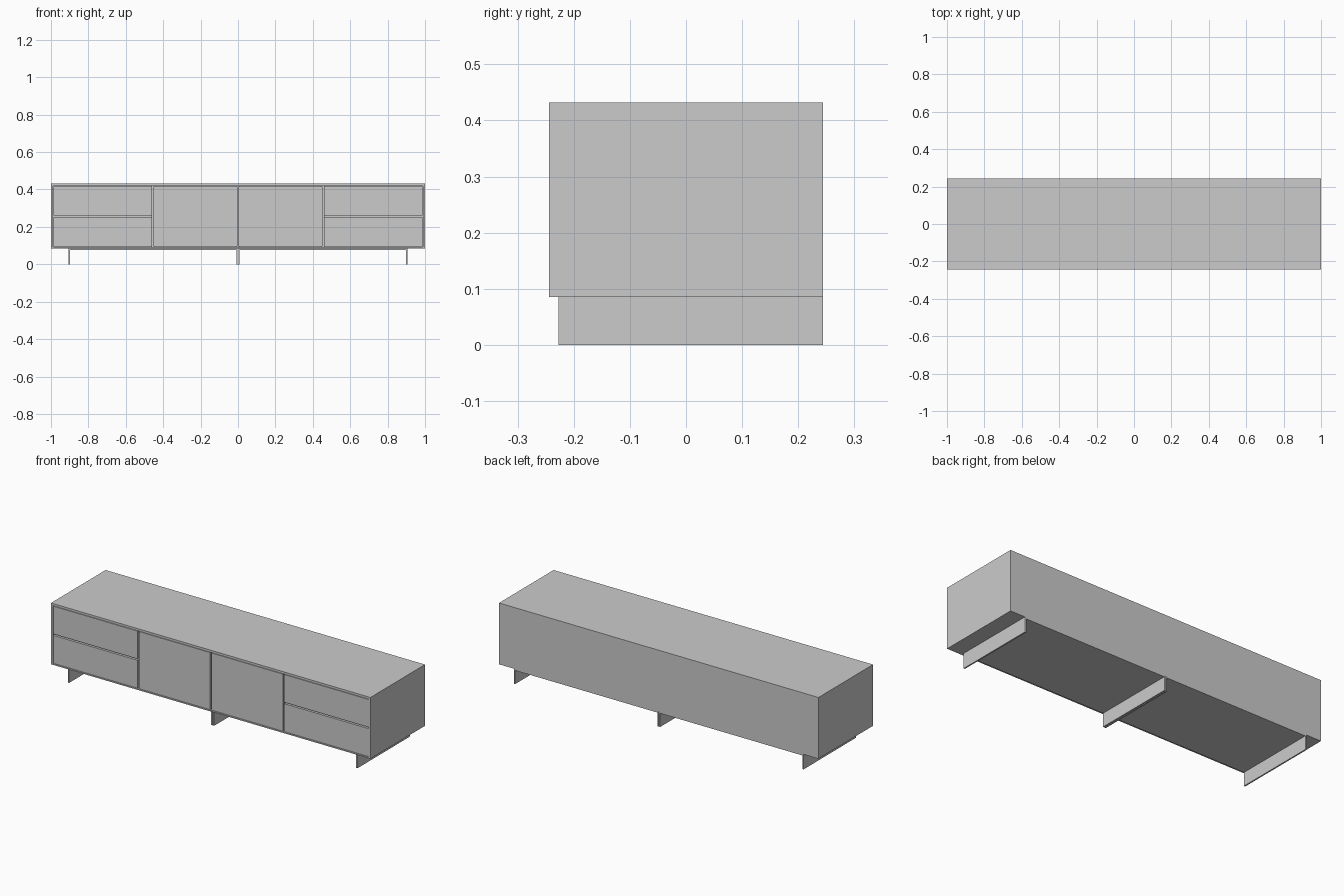
import bpy, bmesh

if "Cube" in bpy.data.objects:
    bpy.data.objects.remove(bpy.data.objects["Cube"])


def box(name, x0, x1, y0, y1, z0, z1):
    bm = bmesh.new()
    bmesh.ops.create_cube(bm, size=1)
    for v in bm.verts:
        v.co.x = x0 if v.co.x < 0 else x1
        v.co.y = y0 if v.co.y < 0 else y1
        v.co.z = z0 if v.co.z < 0 else z1
    mesh = bpy.data.meshes.new(name)
    bm.to_mesh(mesh)
    bm.free()
    obj = bpy.data.objects.new(name, mesh)
    bpy.context.collection.objects.link(obj)
    return obj


def box_pair(name, x0, x1, *yz):
    box("right_" + name, x0, x1, *yz)
    box("left_" + name, -x1, -x0, *yz)


FRONT, BACK = -0.244, 0.244
BOTTOM, TOP = 0.085, 0.432
T = 0.012           # board thickness
GAP = 0.004         # half of the shadow gap between fronts
SPLIT = 0.455       # x of the gap between door and drawers

# Carcass
box("top_board", -1, 1, FRONT, BACK, TOP - T, TOP)
box("bottom_board", -1 + T, 1 - T, FRONT, BACK, BOTTOM, BOTTOM + 0.007)
box_pair("side_board", 1 - T, 1, FRONT, BACK, BOTTOM, TOP - T)
box("back_board", -1 + T, 1 - T, BACK - T, BACK, BOTTOM + 0.007, TOP - T)

# Inner dividers behind the gaps
inner = (FRONT + 0.021, BACK - T, BOTTOM + 0.007, TOP - T)
box("centre_divider", -0.009, 0.009, *inner)
box_pair("divider", SPLIT - 0.009, SPLIT + 0.009, *inner)

# Doors and drawer fronts
face = (FRONT + 0.001, FRONT + 0.019)
z0, z_mid, z1 = BOTTOM + 0.009, 0.256, TOP - T - 0.003
box_pair("door", GAP, SPLIT - GAP, *face, z0, z1)
box_pair("lower_drawer", SPLIT + GAP, 1 - T - 0.002, *face, z0, z_mid - GAP)
box_pair("upper_drawer", SPLIT + GAP, 1 - T - 0.002, *face, z_mid + GAP, z1)

# Two bent sheet bases, each with a top plate and two blade legs
base_y = (-0.227, BACK)
box_pair("base_plate", 0.001, 0.907, *base_y, 0.077, BOTTOM)
box_pair("outer_leg", 0.899, 0.907, *base_y, 0, 0.077)
box_pair("inner_leg", 0.001, 0.009, *base_y, 0, 0.077)
